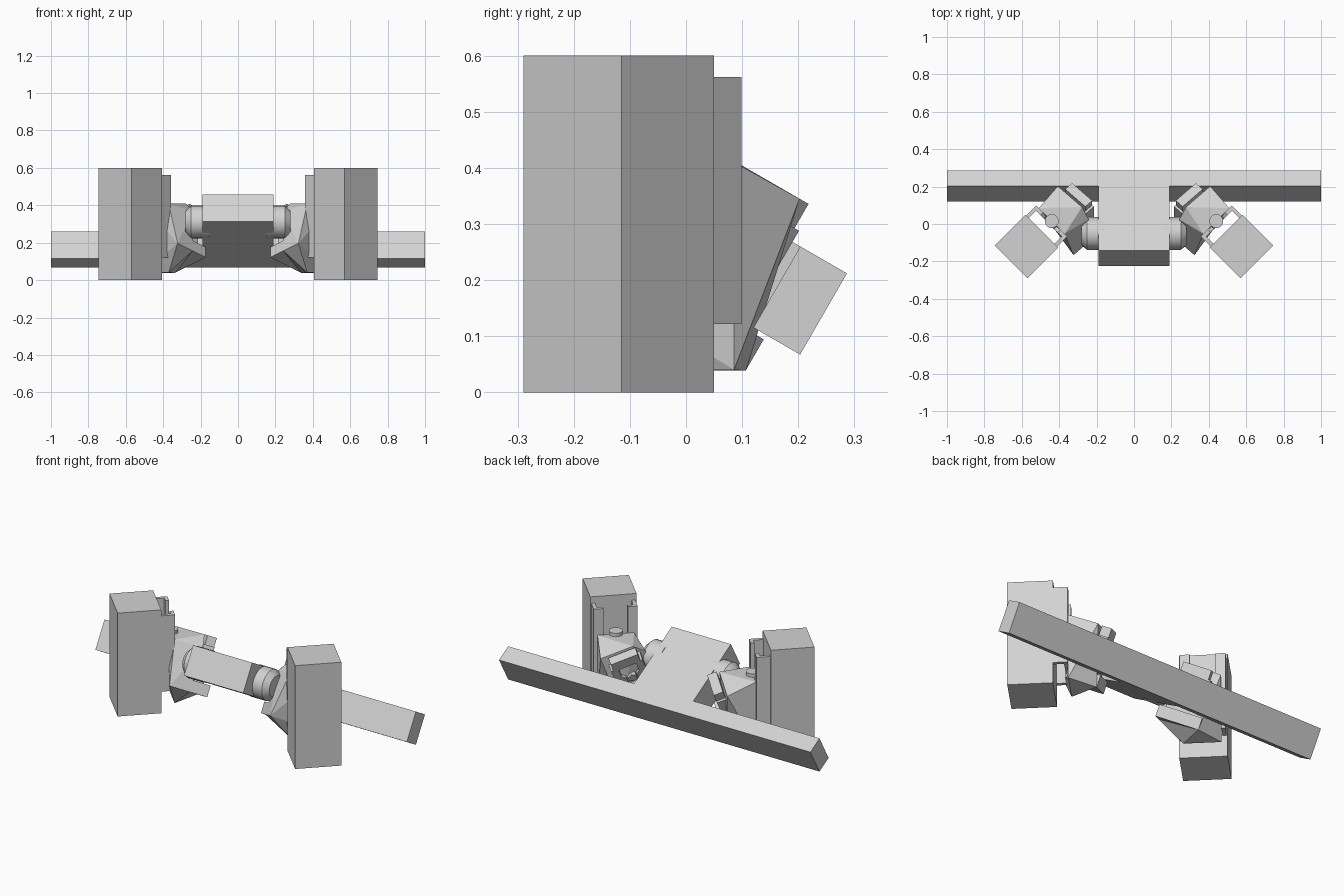
import bpy, bmesh, math
from mathutils import Matrix, Vector

cube = bpy.data.objects.get("Cube")
if cube:
    bpy.data.objects.remove(cube, do_unlink=True)

GREY = (0.65, 0.65, 0.65, 1)
grey = bpy.data.materials.new("light grey")
grey.use_nodes = True
grey.diffuse_color = GREY
grey.node_tree.nodes["Principled BSDF"].inputs["Base Color"].default_value = GREY

# Frames: tilted main body, upright diagonal pods, tilted diagonal brackets
TILT = Matrix.Rotation(math.radians(-30), 4, 'X')
DIAG = Matrix.Rotation(math.radians(45), 4, 'Z')
BRACKET = TILT @ DIAG
MIRROR = Matrix.Scale(-1, 4, (1, 0, 0))


def finish(name, bm, frame, smooth=False):
    bm.transform(frame)
    bmesh.ops.recalc_face_normals(bm, faces=bm.faces[:])
    mesh = bpy.data.meshes.new(name)
    bm.to_mesh(mesh)
    bm.free()
    mesh.materials.append(grey)
    obj = bpy.data.objects.new(name, mesh)
    bpy.context.collection.objects.link(obj)
    if smooth:
        bpy.ops.object.select_all(action='DESELECT')
        obj.select_set(True)
        bpy.context.view_layer.objects.active = obj
        bpy.ops.object.shade_smooth_by_angle(angle=math.radians(35))
    return obj


def box(name, frame, xs, ys, zs):
    bm = bmesh.new()
    bmesh.ops.create_cube(bm, size=1)
    for v in bm.verts:
        v.co = [r[0] if c < 0 else r[1] for c, r in zip(v.co, (xs, ys, zs))]
    return finish(name, bm, frame)


def prism(name, frame, outline, axis, low, high):
    """Extrude a 2D outline along an axis ('y' or 'z')."""
    bm = bmesh.new()
    place = (lambda a, b: (a, low, b)) if axis == 'y' else (lambda a, b: (a, b, low))
    face = bm.faces.new([bm.verts.new(place(a, b)) for a, b in outline])
    moved = bmesh.ops.extrude_face_region(bm, geom=[face])["geom"]
    step = Vector((0, high - low, 0)) if axis == 'y' else Vector((0, 0, high - low))
    bmesh.ops.translate(bm, vec=step, verts=[g for g in moved if isinstance(g, bmesh.types.BMVert)])
    return finish(name, bm, frame)


def hull(name, frame, points):
    bm = bmesh.new()
    for p in points:
        bm.verts.new(p)
    out = bmesh.ops.convex_hull(bm, input=bm.verts[:])
    bmesh.ops.delete(bm, geom=list({g for g in out["geom_interior"] if isinstance(g, bmesh.types.BMVert)}), context='VERTS')
    bmesh.ops.dissolve_limit(bm, angle_limit=0.02, verts=bm.verts[:], edges=bm.edges[:])
    return finish(name, bm, frame)


def rod(name, frame, start, end, r1, r2, sides=24):
    bm = bmesh.new()
    start, end = Vector(start), Vector(end)
    bmesh.ops.create_cone(bm, cap_ends=True, segments=sides, radius1=r1, radius2=r2,
                          depth=(end - start).length)
    turn = Vector((0, 0, 1)).rotation_difference(end - start).to_matrix().to_4x4()
    bm.transform(Matrix.Translation((start + end) / 2) @ turn)
    return finish(name, bm, frame, smooth=sides > 8)


def channel(name, frame, s, d, z, wall=0.02):
    """Open ended rail: two side walls and a lip with a round-bottomed key slot."""
    mid, half = (s[0] + s[1]) / 2, (s[1] - s[0]) / 2
    box(name + "_wall_a", frame, (s[0], s[0] + wall), d, z)
    box(name + "_wall_b", frame, (s[1] - wall, s[1]), d, z)
    wide, slim, tall = half * 0.55, half * 0.32, z[1] - z[0]
    step, base = z[1] - tall * 0.35, z[0] + tall * 0.38
    arc = [(mid + slim * math.cos(a), base - slim * math.sin(a))
           for a in [math.pi * i / 10 for i in range(11)]]
    lip = [(s[0], z[0]), (s[1], z[0]), (s[1], z[1]), (mid + wide, z[1]), (mid + wide, step),
           (mid + slim, step - 0.02)] + arc + [(mid - slim, step - 0.02), (mid - wide, step),
                                               (mid - wide, z[1]), (s[0], z[1])]
    prism(name + "_lip", frame, lip, 'y', d[1] - wall, d[1])


# Main T-shaped body: rear cross bar with a forward stem, tilted nose up
stem, front, bar, back = 0.19, -0.351, 0.0465, 0.1425
prism("main_body", TILT, [(-1, back), (-1, bar), (-stem, bar), (-stem, front), (stem, front),
                          (stem, bar), (1, bar), (1, back)], 'z', 0.16, 0.327)

for side, flip in (("left", Matrix.Identity(4)), ("right", MIRROR)):
    upright, tilted = flip @ DIAG, flip @ BRACKET

    # Upright pod and the slotted rail on its inner face
    box(side + "_pod", upright, (0.198, 0.445), (-0.608, -0.375), (0, 0.6))
    channel(side + "_pod_rail", upright, (0.205, 0.44), (-0.375, -0.3), (0.122, 0.562))

    # Bracket body joining the upright rail to the tilted joint
    p0, p1, q, low, high = 0.057, 0.29, -0.286, 0.087, 0.4
    points = [BRACKET @ Vector(p) for p in (
        (p0, q, low), (p1, q, low), (p0, q, 0.33), (p0 + 0.05, q, high), (p1, q, high),
        (p0, -0.4, low), (p1, -0.187, low))]
    points += [DIAG @ Vector((s, -0.299, z)) for s in (0.225, 0.42) for z in (0.04, 0.41)]
    hull(side + "_bracket_body", flip, points)
    box(side + "_bracket_foot", tilted, (p0, p1), (-0.36, -0.187), (low, 0.151))

    # Raised peg where the bracket hooks into the rail
    rod(side + "_rail_peg", upright, (0.322, -0.3, 0.3), (0.322, -0.3, 0.43), 0.037, 0.037)

    # Slotted inner joint plate with cap and bolt
    channel(side + "_joint_rail", tilted, (0.085, 0.262), (-0.29, -0.219), (0.15, 0.35), 0.018)
    box(side + "_joint_cap", tilted, (0.097, 0.249), (-0.271, -0.219), (0.34, high))
    rod(side + "_joint_bolt", tilted, (0.173, -0.29, 0.235), (0.173, -0.225, 0.235), 0.026, 0.026, 6)

    # Round pivot between stem and bracket
    rod(side + "_pivot", flip @ TILT, (0.15, -0.2, 0.243), (0.25, -0.2, 0.243), 0.088, 0.088)
    rod(side + "_pivot_tip", flip @ TILT, (0.25, -0.2, 0.243), (0.28, -0.2, 0.243), 0.088, 0.06)
